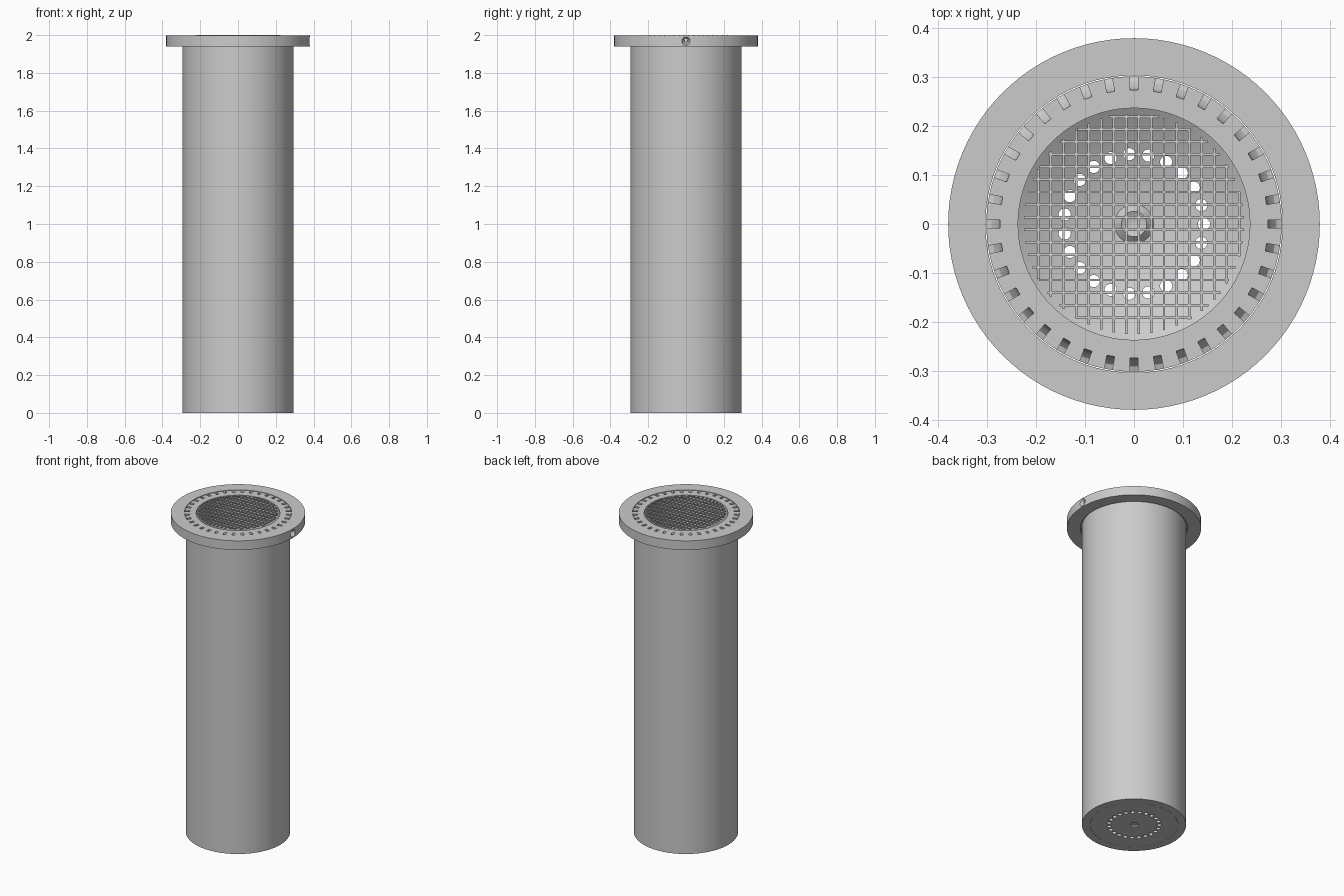
import bpy, bmesh, math
from mathutils import Matrix, Vector

cube = bpy.data.objects.get("Cube")
if cube:
    bpy.data.objects.remove(cube, do_unlink=True)

grey = bpy.data.materials.new("plain grey")
grey.use_nodes = True
grey.diffuse_color = (0.6, 0.6, 0.6, 1)
grey.node_tree.nodes["Principled BSDF"].inputs["Base Color"].default_value = (0.6, 0.6, 0.6, 1)

SEGMENTS = 96


def add_object(name, bm):
    bmesh.ops.recalc_face_normals(bm, faces=bm.faces)
    mesh = bpy.data.meshes.new(name)
    bm.to_mesh(mesh)
    bm.free()
    mesh.materials.append(grey)
    obj = bpy.data.objects.new(name, mesh)
    bpy.context.collection.objects.link(obj)
    return obj


def lathe(name, profile, closed=True):
    """Spin an (r, z) profile round the z axis."""
    bm = bmesh.new()
    verts = [bm.verts.new((r, 0, z)) for r, z in profile]
    ends = verts[1:] + verts[:1] if closed else verts[1:]
    edges = [bm.edges.new(pair) for pair in zip(verts, ends)]
    bmesh.ops.spin(bm, geom=verts + edges, cent=(0, 0, 0), axis=(0, 0, 1),
                   angle=math.tau, steps=SEGMENTS, use_duplicate=False)
    bmesh.ops.remove_doubles(bm, verts=bm.verts, dist=1e-5)
    return add_object(name, bm)


def cut(target, cutter):
    """Subtract the cutter, keep the result and drop the cutter."""
    mod = target.modifiers.new("cut", 'BOOLEAN')
    mod.operation = 'DIFFERENCE'
    mod.solver = 'EXACT'
    mod.object = cutter
    cutter.hide_render = True
    bpy.context.view_layer.update()
    graph = bpy.context.evaluated_depsgraph_get()
    result = bpy.data.meshes.new_from_object(target.evaluated_get(graph))
    target.modifiers.clear()
    target.data = result
    bpy.data.objects.remove(cutter, do_unlink=True)


def smooth(obj):
    bpy.ops.object.select_all(action='DESELECT')
    obj.select_set(True)
    bpy.context.view_layer.objects.active = obj
    bpy.ops.object.shade_smooth_by_angle(angle=math.radians(30))


# Long tube with a slightly wider head and a socket for the bottom dish
body = lathe("tube_body", [(0.295, 0), (0.295, 1.95), (0.302, 1.95), (0.302, 1.995),
                           (0.237, 1.995), (0.237, 0.13), (0.25, 0.13), (0.25, 0)])

# Ring of curved outlet slots in the head
bm = bmesh.new()
slot = [(0.273, 2.01), (0.274, 1.993), (0.281, 1.977), (0.291, 1.966),
        (0.31, 1.96), (0.31, 2.01)]
for i in range(36):
    turn = Matrix.Rotation(math.tau * i / 36, 3, 'Z')
    sides = [[bm.verts.new(turn @ Vector((r, y, z))) for r, z in slot]
             for y in (-0.008, 0.008)]
    for side in sides:
        bm.faces.new(side)
    for j in range(len(slot)):
        k = (j + 1) % len(slot)
        bm.faces.new((sides[0][j], sides[0][k], sides[1][k], sides[1][j]))
cut(body, add_object("slot_cutter", bm))

# Flange collar with one countersunk side hole on its left
flange = lathe("flange", [(0.304, 1.94), (0.38, 1.94), (0.38, 1.997), (0.304, 1.997)])
bm = bmesh.new()
for r1, r2, depth, x in ((0.014, 0.014, 0.12, 0.35), (0.012, 0.026, 0.022, 0.374)):
    bmesh.ops.create_cone(bm, cap_ends=True, segments=24, radius1=r1, radius2=r2, depth=depth,
                          matrix=Matrix.Translation((x, 0, 1.968)) @ Matrix.Rotation(math.pi / 2, 4, 'Y'))
    if r1 == r2:
        cut(flange, add_object("bore_cutter", bm))
        bm = bmesh.new()
cut(flange, add_object("countersink_cutter", bm))

# Bowl-shaped bottom dish with a raised centre collar and shallow pits
bowl = [(r, 0.012 + 1.4 * r * r) for r in (0.237 - 0.0197 * i for i in range(11))]
dish = lathe("bottom_dish", [(0, 0.008), (0.02, 0.008), (0.022, 0), (0.249, 0), (0.249, 0.12), (0.237, 0.12)]
             + bowl + [(0.026, 0.028), (0.022, 0.026), (0, 0.015)], closed=False)

# Ring of drain holes
bm = bmesh.new()
for i in range(23):
    a = math.tau * i / 23
    bmesh.ops.create_cone(bm, cap_ends=True, segments=24, radius1=0.0125, radius2=0.0125, depth=0.4,
                          matrix=Matrix.Translation((0.143 * math.cos(a), 0.143 * math.sin(a), 0.05)))
cut(dish, add_object("drain_cutter", bm))

for obj in (body, flange, dish):
    smooth(obj)

# Square wire screen across the mouth, trimmed to a circle
bm = bmesh.new()
for axis, offset, z in ((0, 0.010, 1.9955), (1, 0.014, 1.9975)):
    for k in range(-8, 9):
        p = offset + 0.0257 * k
        length = 2 * math.sqrt(max(0.2255 ** 2 - p * p, 0))
        place = (p, 0, z) if axis == 0 else (0, p, z)
        size = (0.005, length, 0.005) if axis == 0 else (length, 0.005, 0.005)
        bmesh.ops.create_cube(bm, size=1, matrix=Matrix.Translation(place) @ Matrix.Diagonal((*size, 1)))
add_object("wire_screen", bm)
